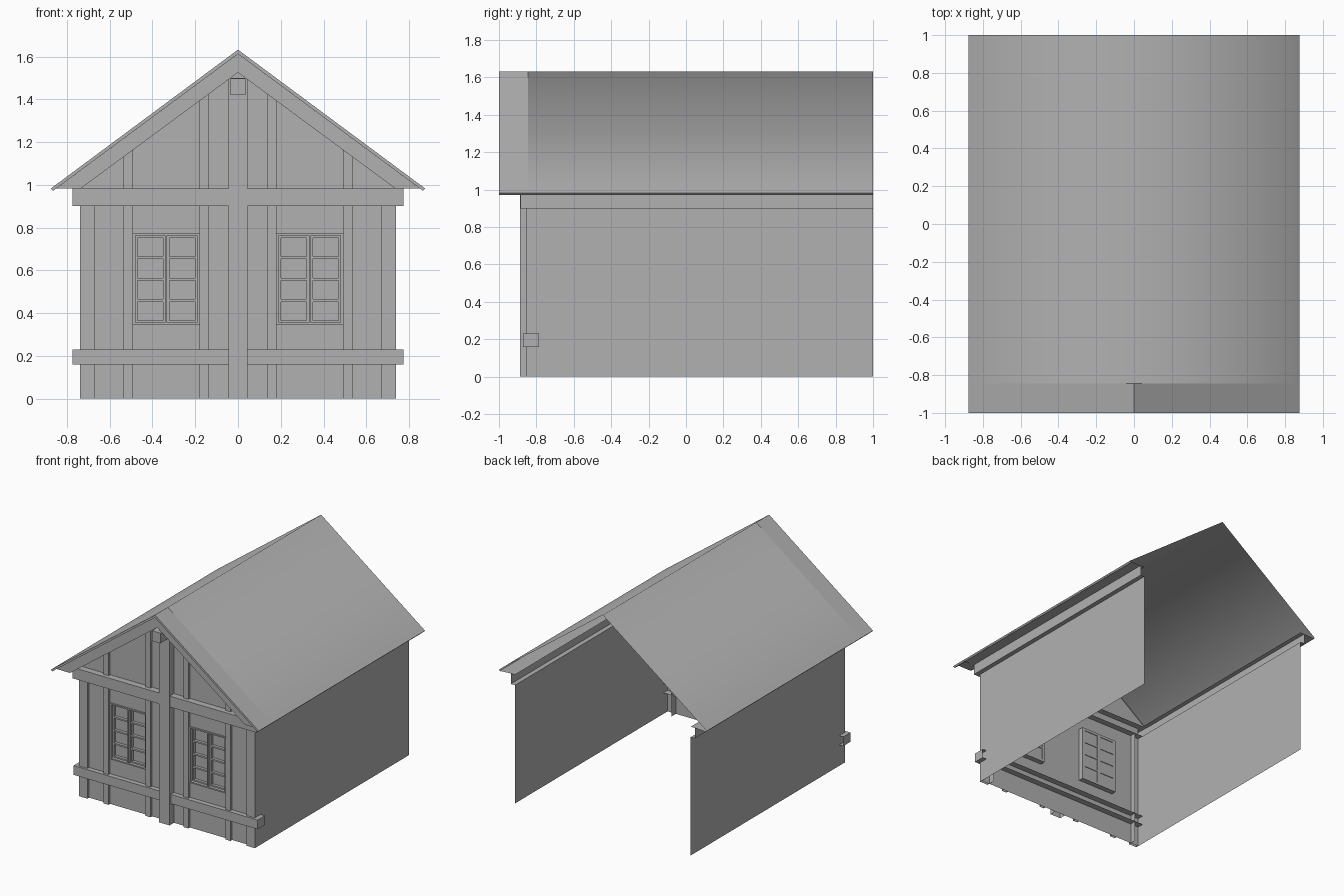
import bpy, bmesh, math

if "Cube" in bpy.data.objects:
    bpy.data.objects.remove(bpy.data.objects["Cube"])

grey = bpy.data.materials.new("grey")
grey.diffuse_color = (0.44, 0.44, 0.44, 1)
grey.use_nodes = True
grey.node_tree.nodes["Principled BSDF"].inputs["Base Color"].default_value = grey.diffuse_color


def make(name, verts, faces):
    me = bpy.data.meshes.new(name)
    me.from_pydata(verts, [], faces)
    me.materials.append(grey)
    ob = bpy.data.objects.new(name, me)
    bpy.context.collection.objects.link(ob)
    return ob


def prism(name, prof, y0, y1, shell=False):
    """Closed x-z outline extruded along y; a shell has no back or ground face."""
    n = len(prof)
    verts = [(x, y, z) for y in (y0, y1) for x, z in prof]
    faces = [tuple(range(n)), tuple(range(2 * n - 1, n - 1, -1))]
    faces += [(i, i + n, (i + 1) % n + n, (i + 1) % n) for i in range(n)]
    ob = make(name, verts, faces)
    bm = bmesh.new()
    bm.from_mesh(ob.data)
    bmesh.ops.recalc_face_normals(bm, faces=bm.faces)
    if shell:
        gone = [f for f in bm.faces if all(v.co.y > y1 - 1e-4 for v in f.verts)
                or all(v.co.z < 1e-4 for v in f.verts)]
        bmesh.ops.delete(bm, geom=gone, context="FACES")
    bm.to_mesh(ob.data)
    bm.free()
    return ob


def box(name, x0, x1, y0, y1, z0, z1, shell=False):
    return prism(name, [(x0, z0), (x1, z0), (x1, z1), (x0, z1)], y0, y1, shell)


def sheet(name, prof, y0, y1):
    """Open x-z line swept along y as a single-sided sheet."""
    n = len(prof)
    verts = [(x, y, z) for y in (y0, y1) for x, z in prof]
    return make(name, verts, [(i, i + n, i + 1 + n, i + 1) for i in range(n - 1)])


def mirror(ob):
    m = ob.modifiers.new("mirror", "MIRROR")
    m.use_axis[0] = True
    m.use_mirror_merge = False
    return ob


APEX, EAVE_X, EAVE_Z = 1.632, 0.875, 0.983
SLOPE = (APEX - EAVE_Z) / EAVE_X
WALL_Y, BACK_Y = -0.835, -0.785
WX0, WX1, WZ0, WZ1 = 0.18, 0.492, 0.345, 0.772   # window opening


def under(x, drop=0.05):
    """Height just below the roof at x."""
    return APEX - drop - SLOPE * abs(x)


# Roof: smooth main sheet plus a flat overhang slab at the front
roof = sheet("roof", [(0.865, 0.972), (EAVE_X, EAVE_Z), (0, APEX),
                      (-EAVE_X, EAVE_Z), (-0.865, 0.972)], -0.845, 1.0)
if roof.data.polygons[1].normal.z < 0:
    roof.data.flip_normals()
roof.data.shade_smooth()
roof.data.set_sharp_from_angle(angle=math.radians(85))
prism("roof_overhang", [(-0.865, 0.972), (-EAVE_X, EAVE_Z), (0, APEX), (EAVE_X, EAVE_Z),
                        (0.865, 0.972), (0, APEX - 0.02)], -1.0, -0.845)

# Side walls, channel-shaped eave beams and the soffit closing the eaves
def outward(ob):
    if ob.data.polygons[0].normal.x + ob.data.polygons[-1].normal.z < 0:
        ob.data.flip_normals()
    return mirror(ob)


outward(sheet("side_wall", [(0.74, 0.9), (0.74, 0)], BACK_Y, 1.0))
side_beam = sheet("side_beam", [(0.74, 0.9), (0.775, 0.9), (0.775, 0.98), (0.74, 0.98)],
                  BACK_Y, 1.0)
outward(side_beam)
mirror(sheet("eave_soffit", [(0.775, 0.98), (0.868, 0.975)], -0.885, 1.0))


# Front wall panels around the two window openings
def panel(name, pts):
    return make(name, [(x, WALL_Y, z) for x, z in pts], [tuple(range(len(pts)))])


def rect(name, x0, x1, z0, z1):
    return panel(name, [(x0, z0), (x1, z0), (x1, z1), (x0, z1)])


rect("wall_below_windows", -0.74, 0.74, 0, WZ0)
rect("wall_between_windows", -WX0, WX0, WZ0, WZ1)
mirror(rect("wall_beside_window", WX1, 0.74, WZ0, WZ1))
panel("gable_wall", [(-0.74, WZ1), (0.74, WZ1), (0.74, under(0.74)),
                     (0, under(0)), (-0.74, under(0.74))])

# Gable rafters under the overhang
mirror(prism("rafter", [(0, APEX - 0.02), (0, 1.525), (0.735, 0.983), (0.85, 0.983)],
             -0.97, WALL_Y))

# Posts
mirror(box("corner_post", 0.67, 0.74, -0.855, BACK_Y, 0, 0.9, True))
for i, (a, b) in enumerate([(0.138, 0.18), (0.492, 0.535)]):
    mirror(prism("stud_%d" % (i + 1), [(a, 0), (b, 0), (b, under(b)), (a, under(a))],
                 -0.855, WALL_Y, True))
box("centre_post", -0.045, 0.045, -0.888, WALL_Y, 0, 1.5, True)
box("ridge_beam_end", -0.035, 0.035, -0.985, WALL_Y, 1.42, 1.498, True)

# Horizontal front beams, passing behind the centre post face
box("top_beam", -0.775, 0.775, -0.885, BACK_Y, 0.9, 0.983, True)
box("lower_beam", -0.775, 0.775, -0.872, BACK_Y, 0.16, 0.23, True)

# Windows: outer frame, two casements with four panes each
F0, F1 = -0.845, -0.795
mid = (WX0 + WX1) / 2
for side, a, b in (("inner", WX0, WX0 + 0.012), ("outer", WX1 - 0.012, WX1),
                   ("middle", mid - 0.005, mid + 0.005)):
    mirror(box("window_jamb_" + side, a, b, F0, F1, WZ0, WZ1))
mirror(box("window_sill", WX0, WX1, F0, F1, WZ0, WZ0 + 0.01))
mirror(box("window_head", WX0, WX1, F0, F1, WZ1 - 0.01, WZ1))
for c, (a, b) in enumerate([(WX0 + 0.012, mid - 0.005), (mid + 0.005, WX1 - 0.012)]):
    for s, x in enumerate((a, b - 0.01)):
        mirror(box("casement_stile_%d_%d" % (c, s), x, x + 0.01, -0.822, F1, WZ0, WZ1))
    for r in range(5):
        z = WZ0 + 0.014 + r * (WZ1 - WZ0 - 0.028) / 4
        mirror(box("glazing_bar_%d_%d" % (c, r), a, b, -0.822, F1, z - 0.006, z + 0.006))
mirror(make("window_glass", [(WX0, -0.8, WZ0), (WX1, -0.8, WZ0),
                             (WX1, -0.8, WZ1), (WX0, -0.8, WZ1)], [(0, 1, 2, 3)]))
